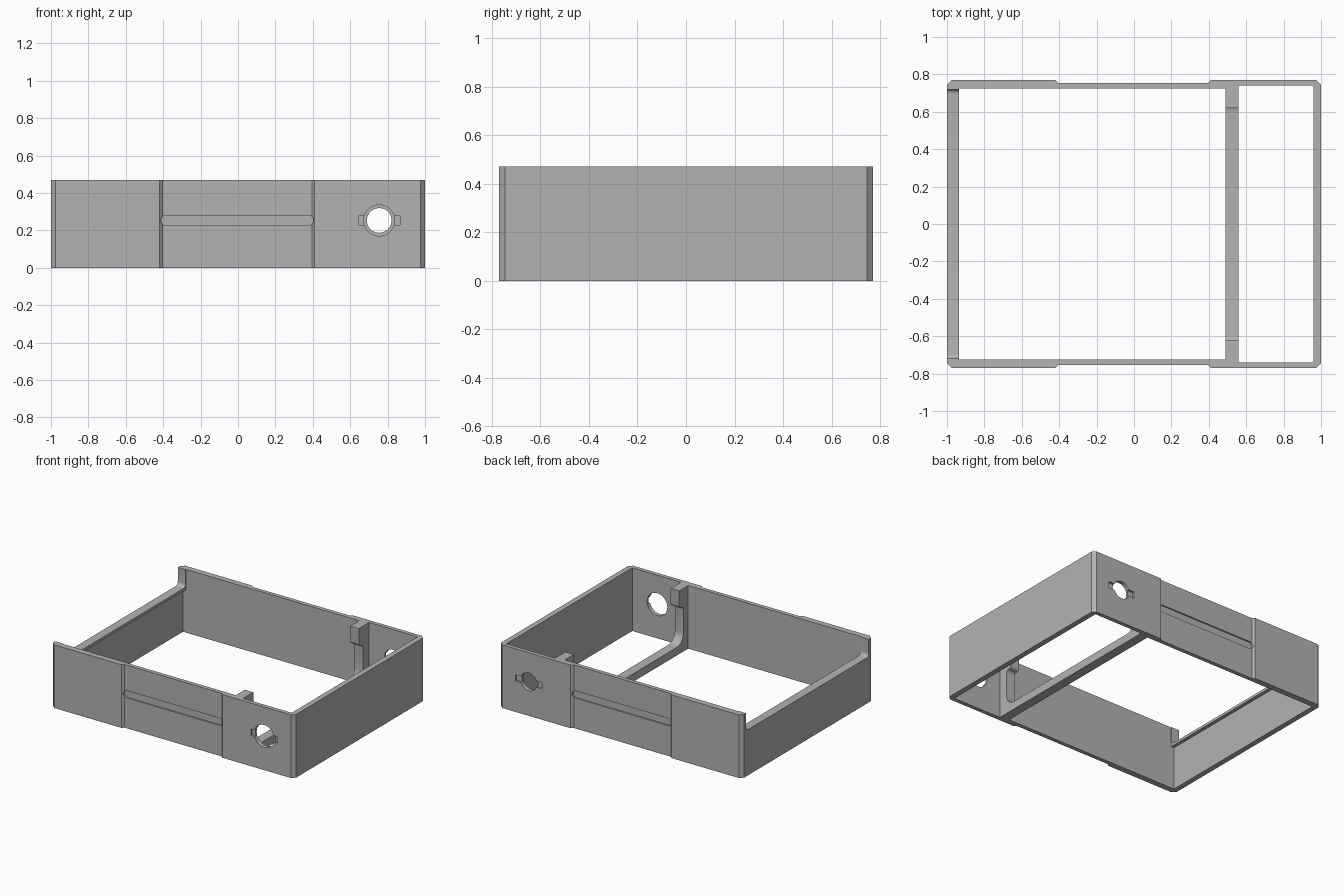
import bpy, bmesh, math
from mathutils import Vector

cube = bpy.data.objects.get("Cube")
if cube:
    bpy.data.objects.remove(cube, do_unlink=True)

HEIGHT = 0.47
MID_HOLE_Z = 0.253

grey = bpy.data.materials.new("plain grey")
grey.use_nodes = True
grey.diffuse_color = (0.45, 0.45, 0.45, 1)
grey.node_tree.nodes["Principled BSDF"].inputs["Base Color"].default_value = grey.diffuse_color


def prism(name, points, lo, hi, axis):
    """Extrude a 2D outline from lo to hi along the named axis."""
    place = {"x": lambda a, b, d: (d, a, b),
             "y": lambda a, b, d: (a, d, b),
             "z": lambda a, b, d: (a, b, d)}[axis]
    bm = bmesh.new()
    face = bm.faces.new([bm.verts.new(place(a, b, lo)) for a, b in points])
    out = bmesh.ops.extrude_face_region(bm, geom=[face])
    moved = [g for g in out["geom"] if isinstance(g, bmesh.types.BMVert)]
    bmesh.ops.translate(bm, verts=moved, vec=Vector(place(0, 0, hi - lo)))
    bmesh.ops.recalc_face_normals(bm, faces=bm.faces)
    mesh = bpy.data.meshes.new(name)
    bm.to_mesh(mesh)
    bm.free()
    mesh.materials.append(grey)
    obj = bpy.data.objects.new(name, mesh)
    bpy.context.collection.objects.link(obj)
    return obj


def arc(cx, cy, r, start, end, steps=8):
    angles = [math.radians(start + (end - start) * i / steps) for i in range(steps + 1)]
    return [(cx + r * math.cos(t), cy + r * math.sin(t)) for t in angles]


def rect(x0, x1, y0, y1):
    return [(x0, y0), (x1, y0), (x1, y1), (x0, y1)]


def mirrored(half):
    """Close a half outline with its reflection in the first coordinate."""
    return half + [(-a, b) for a, b in reversed(half)]


def cut(target, points, lo, hi, axis):
    cutter = prism("cutter", points, lo, hi, axis)
    cutter.hide_render = True
    mod = target.modifiers.new("cut", "BOOLEAN")
    mod.operation = "DIFFERENCE"
    mod.solver = "EXACT"
    mod.object = cutter
    bpy.context.view_layer.objects.active = target
    bpy.ops.object.modifier_apply(modifier=mod.name)
    bpy.data.objects.remove(cutter, do_unlink=True)


# Outer shell: chamfered corners and thinner middle stretches on both long sides
side = [(1, 0.745), (0.975, 0.77), (0.41, 0.77), (0.395, 0.755),
        (-0.405, 0.755), (-0.42, 0.77), (-0.975, 0.77), (-1, 0.745)]
outline = side + [(x, -y) for x, y in reversed(side)]
frame = prism("box_frame", outline, 0, HEIGHT, "z")

# Main compartment, with a small lip left along the top of the low end wall
cut(frame, rect(-0.935, 0.49, -0.725, 0.725), -0.1, 0.6, "z")
cut(frame, rect(-0.96, -0.9, -0.725, 0.725), -0.1, 0.32, "z")

# Side compartment
cut(frame, rect(0.56, 0.96, -0.74, 0.74), -0.1, 0.6, "z")

# Low end wall: rounded opening above it
opening = arc(0.695, 0.365, 0.025, -90, 0) + [(0.72, 0.6)]
cut(frame, mirrored(opening), -1.1, -0.92, "x")

# Divider: low sill with posts that widen into tabs at the top
throat = (arc(0.59, 0.14, 0.08, -90, 0)
          + arc(0.645, 0.31, 0.025, 0, 90, 6)
          + arc(0.645, 0.36, 0.025, -90, -180, 6) + [(0.62, 0.6)])
cut(frame, mirrored(throat), 0.48, 0.57, "x")

# Long sides: finger groove, round port and a shallow keyed slot beside the port
groove = (arc(0.377, MID_HOLE_Z, 0.027, -90, 90, 12)
          + arc(-0.385, MID_HOLE_Z, 0.027, 90, 270, 12))
for sign, radius in ((-1, 0.083), (1, 0.066)):
    def span(a, b):
        return sorted((sign * a, sign * b))
    cut(frame, groove, *span(0.745, 0.9), "y")
    cut(frame, rect(0.645, 0.865, 0.229, 0.277), *span(0.755, 0.9), "y")
    port = arc(0.755, MID_HOLE_Z, radius, 0, 360, 40)[:-1]
    cut(frame, port, *span(0.7, 0.9), "y")

bpy.ops.object.select_all(action="DESELECT")
frame.select_set(True)
bpy.context.view_layer.objects.active = frame
bpy.ops.object.shade_smooth_by_angle(angle=math.radians(25))
